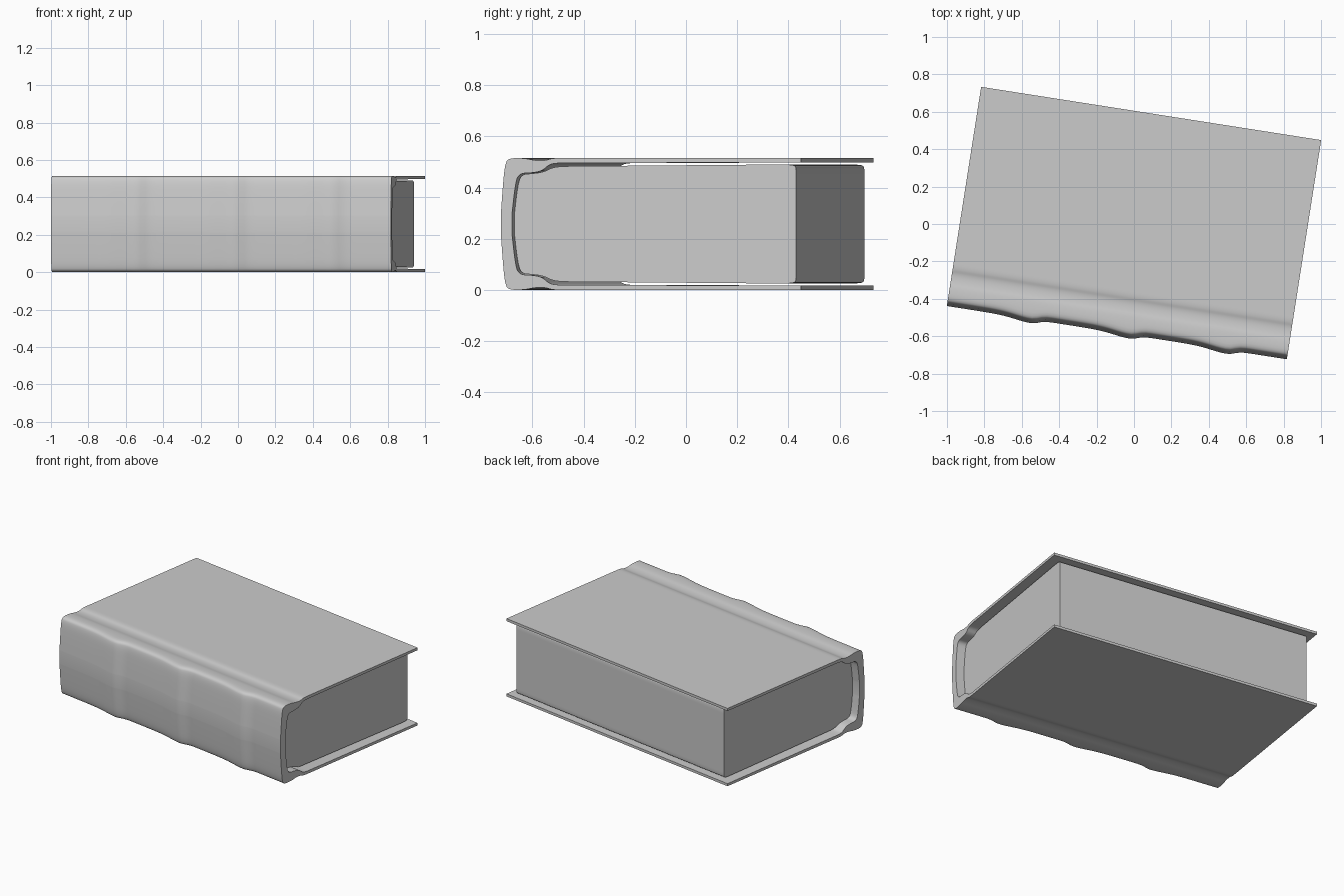
import bpy, bmesh, math
from mathutils import Matrix

if "Cube" in bpy.data.objects:
    bpy.data.objects.remove(bpy.data.objects["Cube"])

H = 0.515                      # overall height
PLACE = Matrix.Translation((0, 0.005, 0)) @ Matrix.Rotation(math.radians(-8.9), 4, 'Z')


def chaikin(pts, rounds=2):
    """Round a polyline, keeping its end points."""
    for _ in range(rounds):
        out = [pts[0]]
        for (a, b), (c, d) in zip(pts, pts[1:]):
            out += [(a * .75 + c * .25, b * .75 + d * .25), (a * .25 + c * .75, b * .25 + d * .75)]
        pts = out + [pts[-1]]
    return pts


def mirrored(half):
    """Upper half profile, running from fore edge to spine, continued down to the lower half."""
    return half + [(v, H - z) for v, z in reversed(half)]


def rib(u):
    """Raised bands across the spine."""
    total = 0
    for c in (-0.46, 0.075, 0.6):
        w = 0.12 if u < c else 0.05
        total += 0.021 * math.exp(-((u - c) / w) ** 2)
    return total


def loft(name, profile, half_len, steps, shift=None):
    """Sweep a closed (v, z) profile along the book's length."""
    bm = bmesh.new()
    rings = []
    for i in range(steps + 1):
        u = -half_len + 2 * half_len * i / steps
        rings.append([bm.verts.new((u, v - (shift(u, v) if shift else 0), z)) for v, z in profile])
    n = len(profile)
    for a, b in zip(rings, rings[1:]):
        for k in range(n):
            bm.faces.new((a[k], a[(k + 1) % n], b[(k + 1) % n], b[k]))
    bm.faces.new(rings[0])
    bm.faces.new(rings[-1])
    bmesh.ops.recalc_face_normals(bm, faces=bm.faces)
    me = bpy.data.meshes.new(name)
    bm.to_mesh(me)
    bm.free()
    ob = bpy.data.objects.new(name, me)
    bpy.context.collection.objects.link(ob)
    ob.matrix_world = PLACE
    bpy.ops.object.select_all(action='DESELECT')
    ob.select_set(True)
    bpy.context.view_layer.objects.active = ob
    bpy.ops.object.shade_smooth_by_angle(angle=math.radians(40))
    return ob


# Cover: boards, hinge grooves and rounded spine in one section
outer = [(0.593, 0.498), (0.593, H)] + chaikin([
    (-0.34, H), (-0.39, H), (-0.42, 0.505), (-0.46, 0.506), (-0.50, H),
    (-0.565, H), (-0.578, 0.485), (-0.586, 0.40), (-0.593, 0.30)])
inner = [(0.593, 0.498)] + chaikin([
    (-0.36, 0.496), (-0.40, 0.492), (-0.43, 0.465), (-0.47, 0.457),
    (-0.525, 0.455), (-0.538, 0.40), (-0.549, 0.30)])
outer_loop = mirrored(outer)
inner_loop = mirrored(inner)
section = outer_loop + list(reversed(inner_loop[1:-1]))


def spine_shift(u, v):
    t = min(1, max(0, (-0.49 - v) / 0.06))
    return rib(u) * t


loft("cover", section, 0.92, 72, spine_shift)

# Page block: rounded back, softened fore edge corners
pages = chaikin([(0.566, 0.44), (0.566, 0.465), (0.563, 0.487), (0.53, 0.490), (0.48, 0.490)]) + \
    chaikin([(-0.36, 0.483), (-0.40, 0.478), (-0.43, 0.462), (-0.47, 0.455),
             (-0.523, 0.452), (-0.537, 0.40), (-0.548, 0.30)])
loft("page_block", mirrored(pages), 0.863, 1)
